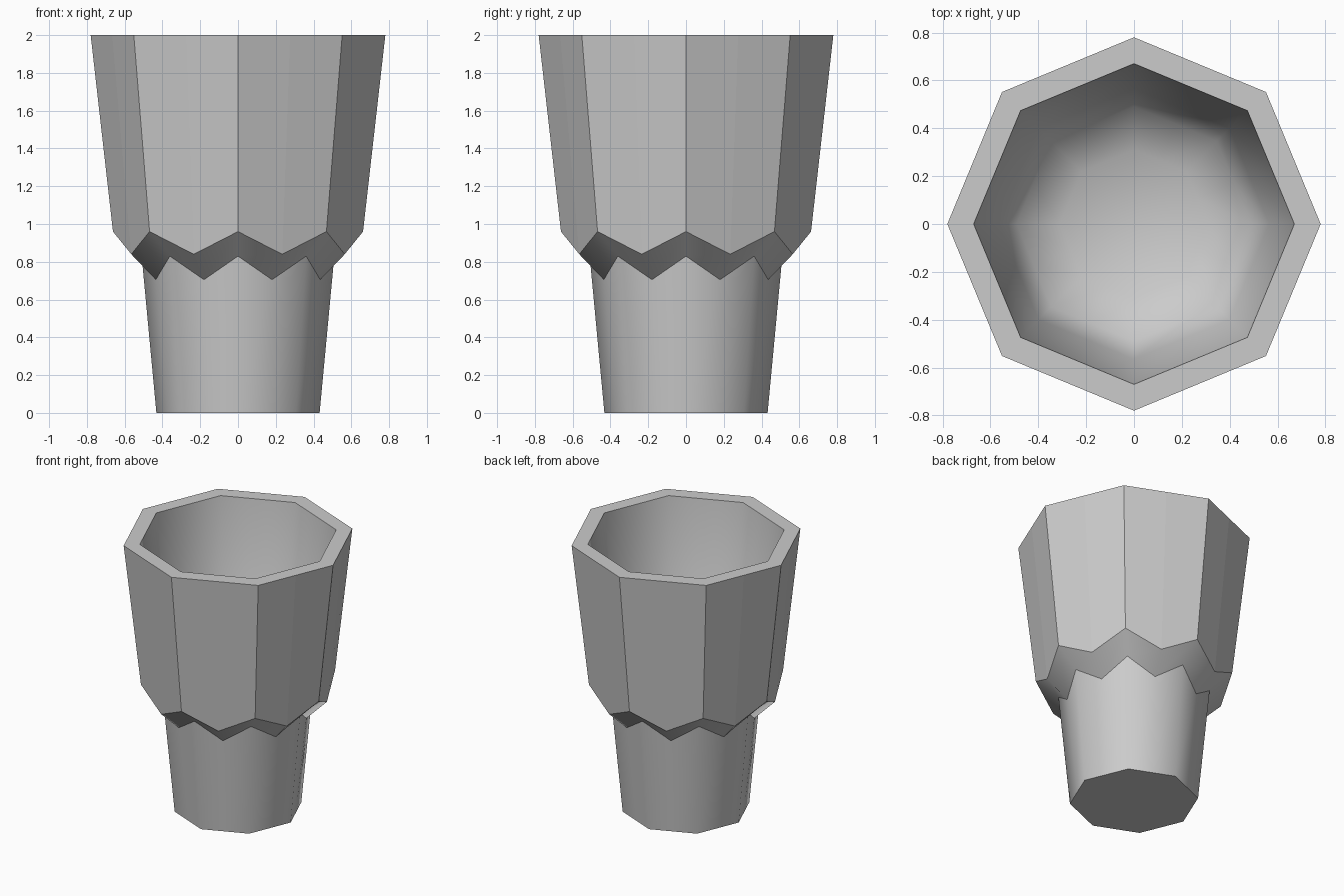
import bpy, bmesh, math

if "Cube" in bpy.data.objects:
    bpy.data.objects.remove(bpy.data.objects["Cube"])

N = 16  # corners of the octagon plus the middles of its sides
FLAT = math.cos(math.pi / 8)

bm = bmesh.new()


def ring(radius, z_corner, z_mid=None):
    """Octagonal ring; side middles may dip to another height."""
    z_mid = z_corner if z_mid is None else z_mid
    verts = []
    for i in range(N):
        a = 2 * math.pi * i / N
        r = radius * (FLAT if i % 2 else 1)
        verts.append(bm.verts.new((r * math.cos(a), r * math.sin(a), z_mid if i % 2 else z_corner)))
    return verts


# Outside from foot to rim, then down the rounded inside
rings = [
    ring(0.432, 0),
    ring(0.51, 0.83, 0.705),
    ring(0.662, 0.96, 0.84),
    ring(0.78, 2),
    ring(0.67, 2),
    ring(0.565, 1.12),
    ring(0.49, 0.98),
    ring(0.31, 0.89),
]
for k, (low, high) in enumerate(zip(rings, rings[1:])):
    for i in range(N):
        j = (i + 1) % N
        f = bm.faces.new((low[i], low[j], high[j], high[i]))
        f.smooth = k not in (2, 3)

# Foot underside and cup floor
bm.faces.new(rings[0][::-1])
centre = bm.verts.new((0, 0, 0.86))
for i in range(N):
    bm.faces.new((rings[-1][i], rings[-1][(i + 1) % N], centre)).smooth = True

# Crisp edges: foot, both zigzags and both rim edges
for r in rings[:5]:
    for i in range(N):
        bm.edges.get((r[i], r[(i + 1) % N])).smooth = False

bmesh.ops.recalc_face_normals(bm, faces=bm.faces)
mesh = bpy.data.meshes.new("faceted_cup")
bm.to_mesh(mesh)
bm.free()
cup = bpy.data.objects.new("faceted_cup", mesh)
bpy.context.collection.objects.link(cup)
